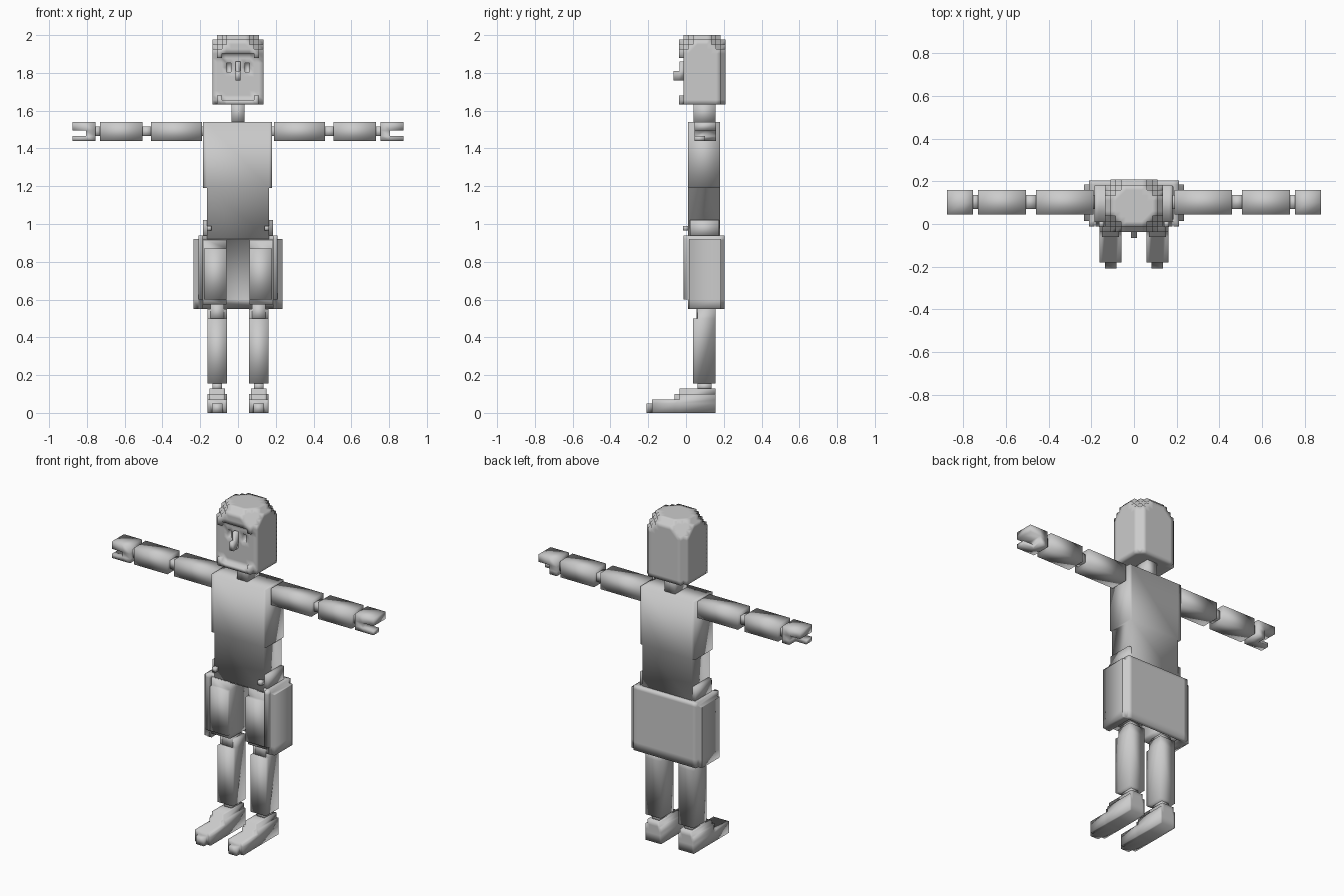
import bpy, bmesh, math

if "Cube" in bpy.data.objects:
    bpy.data.objects.remove(bpy.data.objects["Cube"])

mat = bpy.data.materials.new("light grey")
mat.diffuse_color = (0.6, 0.6, 0.6, 1)
mat.use_nodes = True
mat.node_tree.nodes["Principled BSDF"].inputs["Base Color"].default_value = mat.diffuse_color


def cells(name, xs, ys, zs, inside):
    """Outer skin of the grid cells whose centre satisfies inside(x, y, z)."""
    axes = (xs, ys, zs)
    n = [len(a) - 1 for a in axes]

    def filled(i):
        if any(k < 0 or k >= m for k, m in zip(i, n)):
            return False
        return inside(*[(a[k] + a[k + 1]) / 2 for a, k in zip(axes, i)])

    bm = bmesh.new()
    verts = {}

    def vert(i):
        if i not in verts:
            verts[i] = bm.verts.new([a[k] for a, k in zip(axes, i)])
        return verts[i]

    for i in ((a, b, c) for a in range(n[0]) for b in range(n[1]) for c in range(n[2])):
        if not filled(i):
            continue
        for ax in range(3):
            for side in (0, 1):
                j = list(i)
                j[ax] += 2 * side - 1
                if filled(j):
                    continue
                ring = []
                for u, v in ((0, 0), (1, 0), (1, 1), (0, 1)):
                    p = list(i)
                    p[ax] += side
                    p[(ax + 1) % 3] += u
                    p[(ax + 2) % 3] += v
                    ring.append(vert(tuple(p)))
                bm.faces.new(ring if side else ring[::-1])
    bmesh.ops.dissolve_limit(bm, angle_limit=0.02, verts=bm.verts[:], edges=bm.edges[:])
    for f in bm.faces:
        f.smooth = True
    me = bpy.data.meshes.new(name)
    bm.to_mesh(me)
    bm.free()
    me.materials.append(mat)
    ob = bpy.data.objects.new(name, me)
    bpy.context.collection.objects.link(ob)
    return ob


def blocks(name, *boxes):
    """Union of boxes (x0, x1, y0, y1, z0, z1) as one skin."""
    grid = [sorted({round(v, 4) for b in boxes for v in b[2 * k:2 * k + 2]}) for k in range(3)]
    return cells(name, *grid, lambda x, y, z: any(
        b[0] < x < b[1] and b[2] < y < b[3] and b[4] < z < b[5] for b in boxes))


def pair(name, *boxes):
    """The same part on the right and mirrored on the left."""
    blocks("right_" + name, *boxes)
    blocks("left_" + name, *[(-b[1], -b[0], *b[2:]) for b in boxes])


# Head: stepped crown, sunken face, eye sockets
S = 0.0245
X0, Y0, Y1, Z0 = -5.5 * S, -0.037, -0.037 + 10 * S, 2 - 15 * S


def in_head(x, y, z):
    a = round((5.5 * S - abs(x)) / S - 0.5)
    b = round((min(y - Y0, Y1 - y)) / S - 0.5)
    c = round((2 - z) / S - 0.5)
    if min(a + b, a + c, b + c) < 1 or a + b + c < 4 and c < 4:
        return False
    depth = round((y - Y0) / S - 0.5)
    width = 0.075 if z > 1.87 or z < 1.69 else 0.1
    if depth < 1 and abs(x) < width and 1.66 < z < 1.905:
        return False
    return not (depth < 2 and 0.03 < abs(x) < 0.06 and 1.80 < z < 1.86)


cells("head", [X0 + S * i for i in range(12)], [Y0 + S * i for i in range(11)],
      [Z0 + S * i for i in range(16)], in_head)
blocks("nose", (-0.013, 0.013, -0.065, 0.0, 1.76, 1.81), (-0.013, 0.013, -0.035, 0.0, 1.81, 1.86))
blocks("neck", (-0.035, 0.035, 0.04, 0.155, 1.53, 1.65))

# Torso with a slimmer waist, hip band and buckles
blocks("torso", (-0.185, 0.18, 0.01, 0.18, 1.19, 1.54), (-0.165, 0.165, 0.01, 0.18, 0.92, 1.19))
blocks("hip_band", (-0.185, 0.185, 0.02, 0.175, 0.93, 1.02))
pair("buckle", (0.14, 0.165, -0.015, 0.02, 0.965, 0.99))

# Open-fronted skirt: back sheet, side sheets and outer panels
blocks("skirt", (-0.21, 0.21, 0.18, 0.205, 0.55, 0.94), (-0.185, 0.185, 0.01, 0.205, 0.915, 0.94),
       *[b for s in (-1, 1) for b in (
           (min(s * .185, s * .21), max(s * .185, s * .21), 0.01, 0.205, 0.55, 0.94),
           (min(s * .185, s * .21), max(s * .185, s * .21), -0.012, 0.01, 0.6, 0.94),
           (min(s * .21, s * .235), max(s * .21, s * .235), 0.015, 0.185, 0.55, 0.92))])

# Legs
pair("thigh", (0.06, 0.185, 0.01, 0.18, 0.575, 0.92), (0.06, 0.18, -0.012, 0.01, 0.6, 0.87))
pair("knee", (0.075, 0.145, 0.055, 0.14, 0.49, 0.58))
pair("shin", (0.058, 0.162, 0.037, 0.157, 0.155, 0.5), (0.058, 0.162, 0.06, 0.157, 0.5, 0.55))
pair("ankle", (0.085, 0.135, 0.06, 0.135, 0.12, 0.16))
pair("foot", (0.058, 0.162, -0.035, 0.157, 0, 0.1), (0.07, 0.15, -0.035, 0.157, 0.1, 0.128),
     (0.07, 0.15, -0.06, -0.035, 0, 0.1), (0.058, 0.162, -0.18, -0.035, 0, 0.07),
     (0.083, 0.137, -0.208, -0.18, 0, 0.05))

# Arms: segments, slim joints, hand with thumb below the fingers
pair("upper_arm", (0.19, 0.46, 0.045, 0.16, 1.44, 1.54))
pair("forearm", (0.505, 0.73, 0.045, 0.16, 1.44, 1.54))
for name, x in (("shoulder", 0.17), ("elbow", 0.455), ("wrist", 0.72)):
    pair(name, (x, x + 0.06, 0.07, 0.135, 1.465, 1.515))
pair("hand", (0.755, 0.805, 0.045, 0.16, 1.44, 1.54), (0.805, 0.877, 0.045, 0.16, 1.495, 1.54),
     (0.805, 0.877, 0.045, 0.1, 1.44, 1.465))
